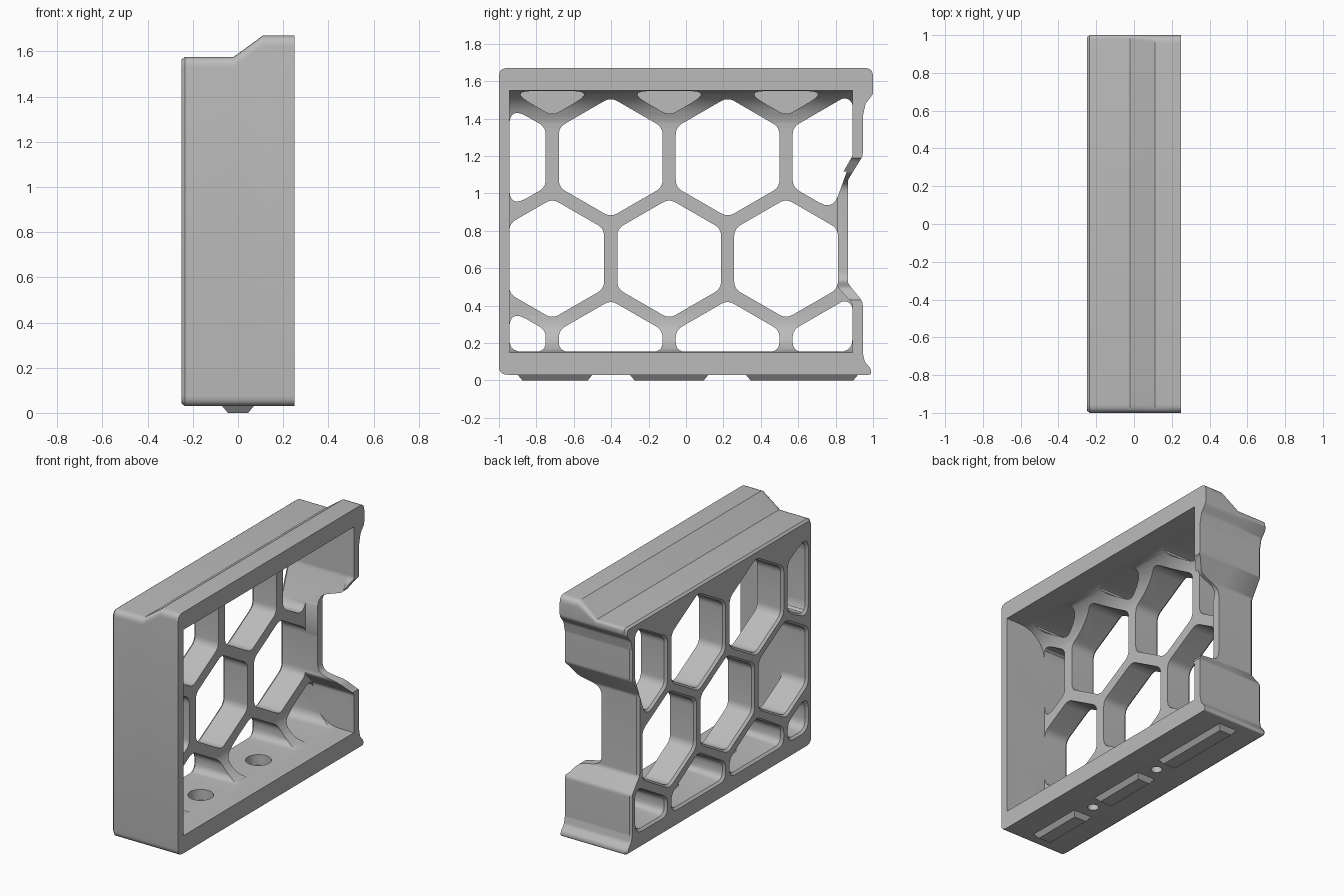
import bpy, bmesh, math
from mathutils import Vector

if "Cube" in bpy.data.objects:
    bpy.data.objects.remove(bpy.data.objects["Cube"], do_unlink=True)

grey = bpy.data.materials.new("light grey")
grey.use_nodes = True
colour = (0.5, 0.5, 0.5, 1)
grey.diffuse_color = colour
grey.node_tree.nodes["Principled BSDF"].inputs["Base Color"].default_value = colour


def rounded(points, radius, segs=5):
    """Replace every corner of a closed outline with a small arc."""
    out = []
    for i, p in enumerate(points):
        p = Vector(p)
        a, b = Vector(points[i - 1]) - p, Vector(points[(i + 1) % len(points)]) - p
        half = a.angle(b) / 2
        t = min(radius / max(math.tan(half), 0.01), 0.47 * a.length, 0.47 * b.length)
        s, e = p + a.normalized() * t, p + b.normalized() * t
        for k in range(segs + 1):
            u = k / segs
            out.append(tuple(s * (1 - u) ** 2 + p * 2 * u * (1 - u) + e * u * u))
    return out


def loft(bm, rings):
    """Skin a closed solid through rings of 3D points."""
    loops = [[bm.verts.new(co) for co in ring] for ring in rings]
    for a, b in zip(loops, loops[1:]):
        for i in range(len(a)):
            bm.faces.new((a[i - 1], a[i], b[i], b[i - 1]))
    bm.faces.new(loops[0])
    bm.faces.new(loops[-1])


def finish(bm, name):
    bmesh.ops.recalc_face_normals(bm, faces=bm.faces)
    mesh = bpy.data.meshes.new(name)
    bm.to_mesh(mesh)
    bm.free()
    mesh.materials.append(grey)
    obj = bpy.data.objects.new(name, mesh)
    bpy.context.collection.objects.link(obj)
    return obj


def solid(name, rings):
    bm = bmesh.new()
    loft(bm, rings)
    return finish(bm, name)


def along_x(outline, x):
    return [(x, y, z) for y, z in outline]


def along_y(outline, y):
    return [(x, y, z) for x, z in outline]


def boolean(target, cutter, operation="DIFFERENCE"):
    cutter.hide_render = True
    mod = target.modifiers.new("cut", "BOOLEAN")
    mod.object, mod.operation, mod.solver = cutter, operation, "EXACT"
    bpy.context.view_layer.objects.active = target
    bpy.ops.object.modifier_apply(modifier=mod.name)
    bpy.data.objects.remove(cutter, do_unlink=True)


# Outer shell: side outline with a stepped right wall, raised ridge along the top
def shell_outline(top):
    return rounded([(-1, 0.03), (0.99, 0.03), (0.99, 0.06), (0.955, 0.1), (0.945, 0.15),
                    (0.945, 0.42), (0.865, 0.52), (0.865, 1.07), (0.945, 1.2),
                    (0.945, 1.41), (0.96, 1.48), (1, 1.53), (1, top), (-1, top)], 0.045)


LOW, HIGH = 1.575, 1.67
back = [(y * 0.987, 0.8 + (z - 0.8) * 0.985) for y, z in shell_outline(LOW)]
rings = [along_x(back, -0.25)]
for x, top in ((-0.235, LOW), (-0.02, LOW), (0.11, HIGH), (0.25, HIGH)):
    rings.append(along_x(shell_outline(top), x))
frame = solid("lattice_frame", rings)

# Cavity: open on one side, curved into the lattice at floor and ceiling
FLOOR, CEIL, LATTICE, R = 0.15, 1.55, -0.06, 0.2
inner = rounded([(-0.945, 0.1), (0.89, 0.1), (0.89, 0.41), (0.81, 0.5), (0.81, 1.06),
                 (0.89, 1.2), (0.89, 1.6), (-0.945, 1.6)], 0.04)
cavity = solid("cavity_cutter", [along_x(inner, -0.2), along_x(inner, 0.3)])
section = [(0.4, FLOOR)]
for cz, start in ((FLOOR + R, 270), (CEIL - R, 180)):
    for k in range(11):
        a = math.radians(start - k * 9)
        section.append((LATTICE + R + R * math.cos(a), cz + R * math.sin(a)))
section.append((0.4, CEIL))
sweep = solid("cavity_section", [along_y(section, -1.1), along_y(section, 1.1)])
boolean(cavity, sweep, "INTERSECT")
boolean(frame, cavity)


# Honeycomb cells, trimmed to the inside of the frame
def clip(points, point, normal):
    """Keep the part of a convex outline behind a line."""
    point, normal, out = Vector(point), Vector(normal), []
    for i, q in enumerate(points):
        p, q = Vector(points[i - 1]), Vector(q)
        dp, dq = (p - point).dot(normal), (q - point).dot(normal)
        if dp * dq < 0:
            out.append(p.lerp(q, dp / (dp - dq)))
        if dq <= 0:
            out.append(q)
    return out


PITCH, FLAT, ROW = 0.625, 0.555, 0.5425
LIMITS = [((-0.945, 0), (-1, 0)), ((0.89, 0), (1, 0)), ((0, FLOOR + 0.003), (0, -1)),
          ((0, CEIL - 0.003), (0, 1)), ((0.8, 0.95), (0.25, -0.09))]
bm = bmesh.new()
for row in range(4):
    for col in range(-2, 3):
        cy = -0.09 + PITCH * (col if row % 2 else col - 0.5)
        cz = 0.108 + ROW * row
        if cy > 0.9 or cy < -1.1:
            continue
        rad = FLAT / math.sqrt(3)
        cell = [(cy + rad * math.sin(math.radians(60 * k)),
                 cz + rad * math.cos(math.radians(60 * k))) for k in range(6)]
        for point, normal in LIMITS[:5 if row == 2 else 4]:
            cell = clip(cell, point, normal)
        if len(cell) < 3:
            continue
        cell = rounded(cell, 0.07)
        if row == 3:  # blind pockets under the ceiling
            loft(bm, [along_x(cell, -0.19), along_x(cell, 0.2)])
            continue
        my = (min(p[0] for p in cell) + max(p[0] for p in cell)) / 2
        mz = (min(p[1] for p in cell) + max(p[1] for p in cell)) / 2
        hy, hz = max(p[0] for p in cell) - my, max(p[1] for p in cell) - mz
        flare = [(my + (y - my) * (1 + 0.014 / hy), mz + (z - mz) * (1 + 0.014 / hz))
                 for y, z in cell]
        loft(bm, [along_x(flare, -0.27), along_x(flare, -0.25),
                  along_x(cell, -0.235), along_x(cell, 0.2)])
boolean(frame, finish(bm, "cell_cutter"))

# Finger notch in the stepped wall
notch = rounded([(0.4, 0.42), (0.25, 0.42), (0.19, 0.5), (0.03, 0.53), (0.03, 1.05),
                 (0.19, 1.1), (0.25, 1.2), (0.4, 1.2)], 0.07)
boolean(frame, solid("notch_cutter", [along_y(notch, 0.75), along_y(notch, 1.1)]))

# Counterbored screw holes in the floor
bm = bmesh.new()
for y in (-0.4, 0.22):
    stack = []
    for r, z in ((0.035, -0.05), (0.035, 0.08), (0.08, 0.081), (0.08, 0.22)):
        stack.append([(r * math.cos(k * math.pi / 16), y + r * math.sin(k * math.pi / 16), z)
                      for k in range(32)])
    loft(bm, stack)
boolean(frame, finish(bm, "screw_cutter"))

# Tapered locating keys under the base
bm = bmesh.new()
for y0, y1 in ((-0.9, -0.5), (-0.3, 0.12), (0.32, 0.92)):
    loft(bm, [[(-w, y0 + d, z), (w, y0 + d, z), (w, y1 - d, z), (-w, y1 - d, z)]
              for w, d, z in ((0.045, 0.025, 0), (0.07, 0, 0.03), (0.07, 0, 0.04))])
keys = finish(bm, "base_keys")

# Smooth curved faces, keep the edges crisp
bpy.ops.object.select_all(action="DESELECT")
frame.select_set(True)
bpy.context.view_layer.objects.active = frame
bpy.ops.object.shade_smooth_by_angle(angle=math.radians(30))
